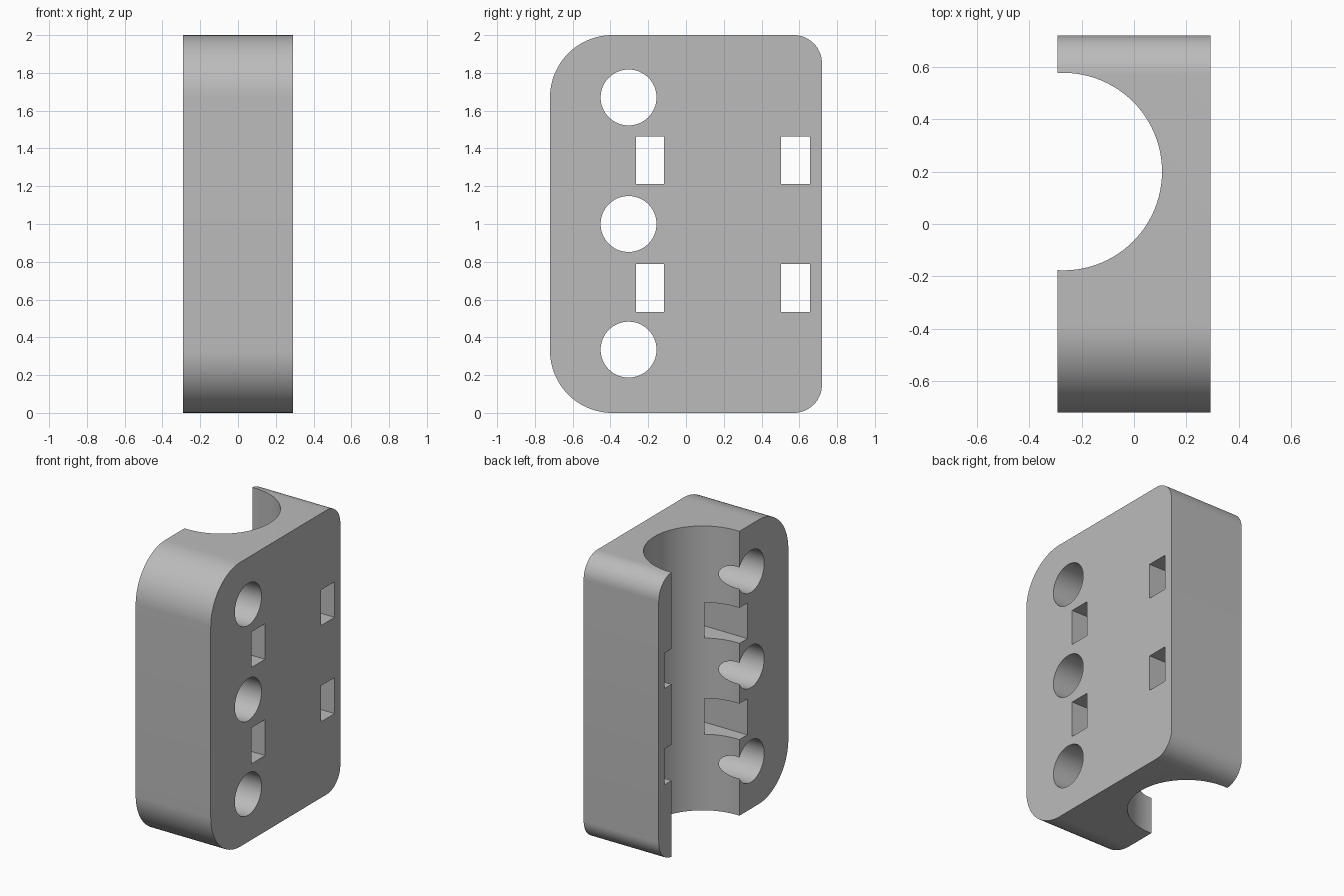
import bpy, bmesh, math
from mathutils import Vector

if "Cube" in bpy.data.objects:
    bpy.data.objects.remove(bpy.data.objects["Cube"])

HX, HY, H = 0.292, 0.72, 2.0

grey = bpy.data.materials.new("plain grey")
grey.diffuse_color = (0.5, 0.5, 0.5, 1)
grey.use_nodes = True
grey.node_tree.nodes["Principled BSDF"].inputs["Base Color"].default_value = grey.diffuse_color


def prism(name, points, direction):
    """Extrude a closed 3D outline along a direction."""
    bm = bmesh.new()
    face = bm.faces.new([bm.verts.new(p) for p in points])
    out = bmesh.ops.extrude_face_region(bm, geom=[face])
    moved = [v for v in out["geom"] if isinstance(v, bmesh.types.BMVert)]
    bmesh.ops.translate(bm, verts=moved, vec=Vector(direction))
    bmesh.ops.recalc_face_normals(bm, faces=bm.faces)
    mesh = bpy.data.meshes.new(name)
    bm.to_mesh(mesh)
    bm.free()
    mesh.materials.append(grey)
    obj = bpy.data.objects.new(name, mesh)
    bpy.context.collection.objects.link(obj)
    return obj


def arc(cu, cv, r, start, end, n):
    return [(cu + r * math.cos(math.radians(start + (end - start) * i / n)),
             cv + r * math.sin(math.radians(start + (end - start) * i / n)))
            for i in range(n + 1)]


def cut(target, cutter):
    mod = target.modifiers.new("cut", "BOOLEAN")
    mod.operation = "DIFFERENCE"
    mod.solver = "EXACT"
    mod.object = cutter
    bpy.context.view_layer.objects.active = target
    bpy.ops.object.modifier_apply(modifier=mod.name)
    bpy.data.objects.remove(cutter)


# Block with large front corners and small back corners
R, r = 0.33, 0.15
outline = (arc(HY - r, r, r, -90, 0, 16) + arc(HY - r, H - r, r, 0, 90, 16)
           + arc(-HY + R, H - R, R, 90, 180, 24) + arc(-HY + R, R, R, 180, 270, 24))
block = prism("clamp_block", [(-HX, y, z) for y, z in outline], (2 * HX, 0, 0))

# Vertical bore open on the left side
bore = arc(-0.27, 0.2, 0.377, 0, 360, 96)[:-1]
cut(block, prism("bore_cutter", [(x, y, -0.2) for x, y in bore], (0, 0, H + 0.4)))

# Three round bolt holes
for z in (0.335, 1.0, 1.67):
    ring = arc(-0.304, z, 0.148, 0, 360, 64)[:-1]
    cut(block, prism("bolt_cutter", [(-0.5, a, b) for a, b in ring], (1, 0, 0)))

# Four rectangular strap slots
for y0, y1 in ((-0.265, -0.116), (0.503, 0.656)):
    for z0, z1 in ((0.535, 0.788), (1.212, 1.462)):
        rect = [(y0, z0), (y1, z0), (y1, z1), (y0, z1)]
        cut(block, prism("slot_cutter", [(-0.5, a, b) for a, b in rect], (1, 0, 0)))

# Smooth the curves, keep edges sharp
bpy.ops.object.select_all(action="DESELECT")
block.select_set(True)
bpy.context.view_layer.objects.active = block
bpy.ops.object.shade_smooth_by_angle(angle=math.radians(30))
